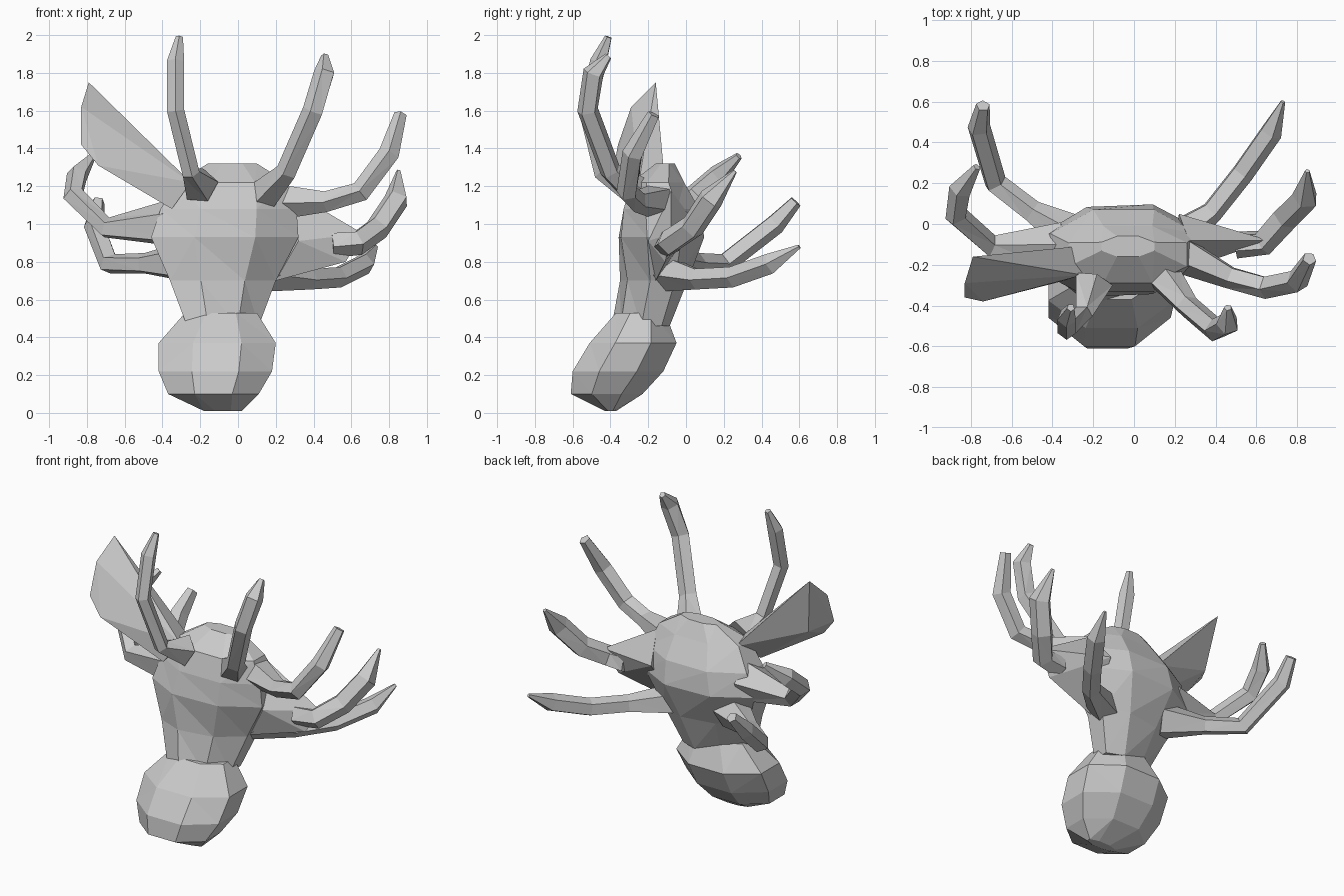
import bpy, bmesh, math
from mathutils import Vector

if "Cube" in bpy.data.objects:
    bpy.data.objects.remove(bpy.data.objects["Cube"])


def finish(bm, name):
    bmesh.ops.recalc_face_normals(bm, faces=bm.faces)
    me = bpy.data.meshes.new(name)
    bm.to_mesh(me)
    bm.free()
    ob = bpy.data.objects.new(name, me)
    bpy.context.collection.objects.link(ob)


def skin(name, rings):
    """Faceted skin over a series of rings, capped at both ends."""
    bm = bmesh.new()
    rings = [[bm.verts.new(p) for p in ring] for ring in rings]
    n = len(rings[0])
    for a, b in zip(rings, rings[1:]):
        for k in range(n):
            j = (k + 1) % n
            bm.faces.new((a[k], a[j], b[j], b[k]))
    bm.faces.new(rings[0])
    bm.faces.new(rings[-1])
    bmesh.ops.triangulate(bm, faces=bm.faces)
    finish(bm, name)


def stack(name, levels, sides=8, skew=0):
    """Level elliptical rings: x, y, z, half width, half depth; skew turns the low ones."""
    grow = 1 / math.cos(math.pi / sides)
    angles = [math.pi * (2 * k + 1) / sides for k in range(sides)]
    rings = []
    for x, y, z, w, d in levels:
        s = w * skew * max(0, 1 - z)
        rings.append([(x + w * grow * math.cos(a),
                       y + d * grow * math.sin(a) + s * math.cos(a), z) for a in angles])
    skin(name, rings)


def hull(name, pts):
    """Faceted solid wrapped around a few corners."""
    bm = bmesh.new()
    for p in pts:
        bm.verts.new(p)
    bmesh.ops.convex_hull(bm, input=bm.verts)
    finish(bm, name)


def prong(name, root, *path, sides=5, mid=.058, tip=.02):
    """Bent tube with a thick root and a narrow tip."""
    pts = [Vector(p) for p in path]
    last, rings, u = len(pts) - 1, [], None
    for i, p in enumerate(pts):
        r = root if i == 0 else tip if i == last else mid
        t = (pts[min(i + 1, last)] - pts[max(i - 1, 0)]).normalized()
        u = t.orthogonal() if u is None else u
        u = (u - t * u.dot(t)).normalized()
        w = t.cross(u)
        rings.append([p + r * (u * math.cos(a) + w * math.sin(a))
                      for a in (math.tau * k / sides for k in range(sides))])
    skin(name, rings)


# Skull tapering down into the neck
stack("head", [
    (-.08, -.24, .46, .19, .13),
    (-.08, -.17, .70, .28, .16),
    (-.07, -.13, .93, .39, .22),
    (-.05, -.13, 1.08, .36, .20),
    (-.03, -.15, 1.22, .29, .14),
    (-.03, -.11, 1.32, .13, .05)], skew=.6)

# Drooping muzzle
stack("muzzle", [
    (-.08, -.40, .01, .10, .03),
    (-.13, -.42, .10, .24, .19),
    (-.12, -.36, .22, .30, .24),
    (-.11, -.28, .37, .31, .23),
    (-.09, -.24, .53, .19, .13)])

# Broad blade-shaped ear
hull("left_ear", [
    (-.79, -.16, 1.75), (-.83, -.29, 1.62), (-.83, -.36, 1.42), (-.74, -.38, 1.31),
    (-.74, -.22, 1.38), (-.35, -.28, 1.08), (-.25, -.25, 1.22), (-.28, -.11, 1.2)])

# Wide root of the right middle prong
hull("right_prong_root", [
    (.32, -.2, .91), (.2, -.16, .7), (.22, .05, 1.0), (.27, -.08, 1.18),
    (.66, -.08, .95), (.57, -.11, .8)])

# Upright front prongs
prong("left_front_prong", .1, (-.2, -.28, 1.2), (-.25, -.44, 1.27), (-.33, -.52, 1.6),
      (-.33, -.46, 1.86), (-.31, -.41, 1.99), mid=.048)
prong("right_front_prong", .09, (.14, -.25, 1.16), (.26, -.4, 1.28), (.4, -.52, 1.6),
      (.46, -.49, 1.8), (.46, -.41, 1.89))

# Left side prongs
prong("left_upper_prong", .13, (-.36, -.12, 1.0), (-.7, -.11, .98), (-.87, .04, 1.15),
      (-.85, .17, 1.26), (-.77, .28, 1.36))
prong("left_lower_prong", .12, (-.27, -.08, .8), (-.5, .06, .79), (-.68, .2, .79),
      (-.76, .47, 1.0), (-.74, .58, 1.12), tip=.035)

# Right side prongs
prong("right_upper_prong", .1, (.22, -.14, 1.12), (.47, -.26, 1.12), (.65, -.31, 1.17),
      (.8, -.28, 1.37), (.86, -.17, 1.58), tip=.035)
prong("right_middle_prong", .07, (.5, -.1, .89), (.63, -.09, .9), (.74, .03, .98),
      (.84, .13, 1.13), (.85, .26, 1.28), mid=.068, tip=.012)
prong("right_lower_prong", .1, (.15, -.1, .74), (.38, .06, .71), (.53, .25, .72),
      (.67, .45, .79), (.73, .6, .88), tip=.012)
